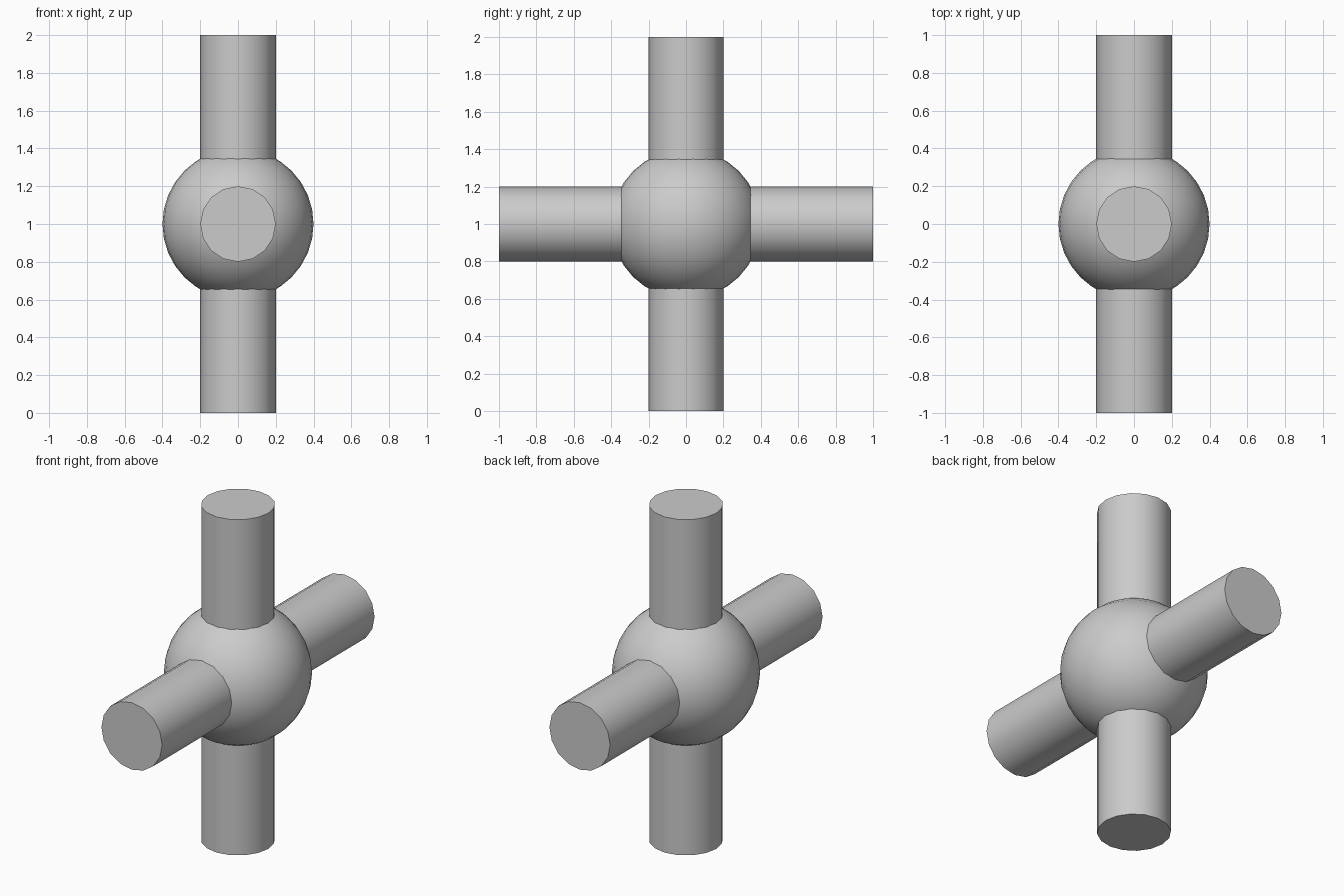
import bpy
import math

# Remove the default cube
cube = bpy.data.objects.get("Cube")
if cube:
    bpy.data.objects.remove(cube, do_unlink=True)

CENTRE = (0, 0, 1)

# Plain grey material
grey = bpy.data.materials.new("plain_grey")
grey.use_nodes = True
colour = (0.6, 0.6, 0.6, 1)
grey.diffuse_color = colour
grey.node_tree.nodes["Principled BSDF"].inputs["Base Color"].default_value = colour


def finish(name):
    """Name the active object, colour it and smooth its round sides."""
    obj = bpy.context.object
    obj.name = name
    obj.data.materials.append(grey)
    bpy.ops.object.shade_smooth_by_angle(angle=math.radians(35))


# Central ball
bpy.ops.mesh.primitive_uv_sphere_add(segments=32, ring_count=16, radius=0.4, location=CENTRE)
finish("centre_ball")

# Two rods crossing through the ball
for name, tilt in (("upright_rod", 0), ("cross_rod", math.pi / 2)):
    bpy.ops.mesh.primitive_cylinder_add(vertices=16, radius=0.2, depth=2,
                                        location=CENTRE, rotation=(tilt, 0, 0))
    finish(name)
